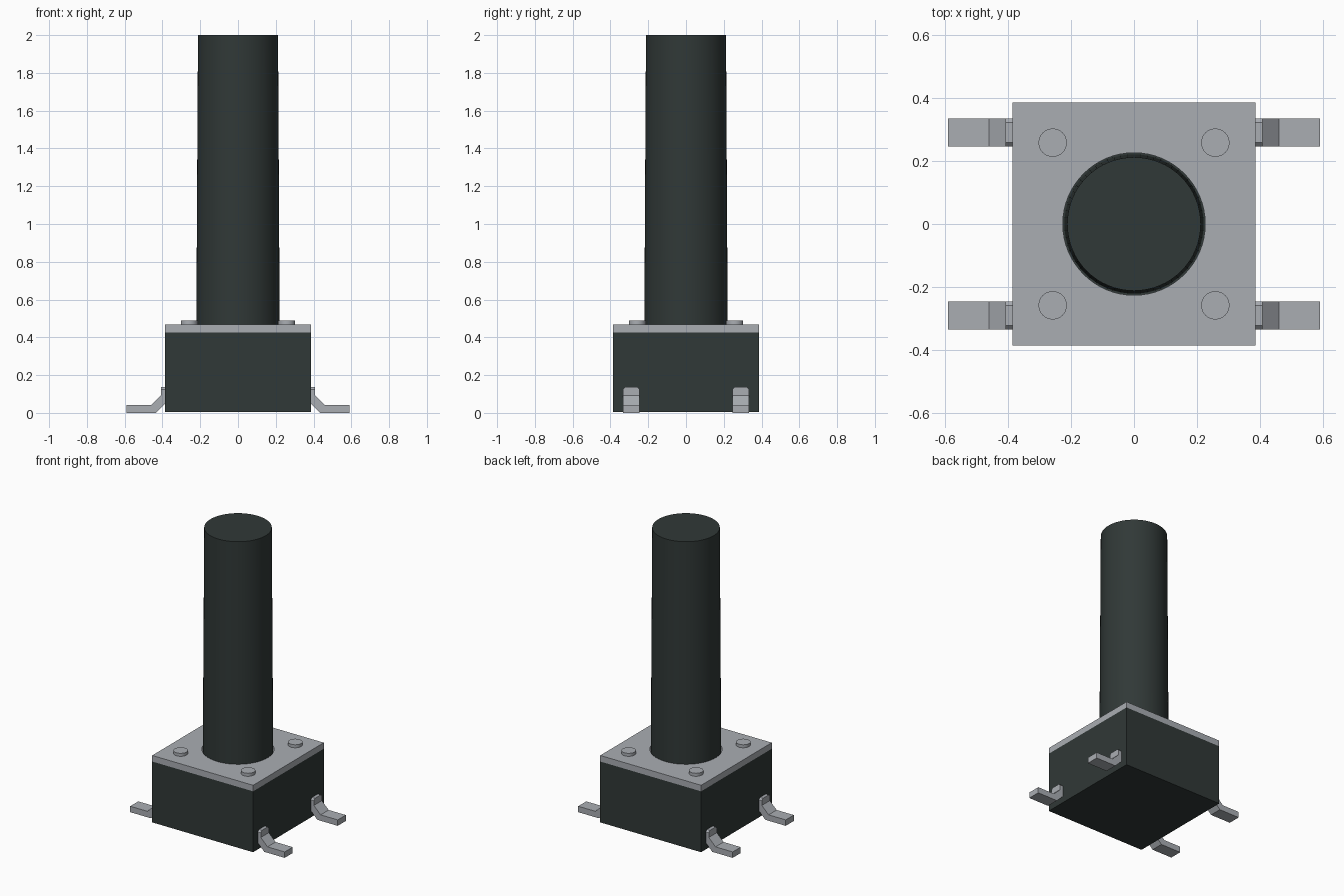
import bpy, bmesh, math

cube = bpy.data.objects.get("Cube")
if cube:
    bpy.data.objects.remove(cube, do_unlink=True)


def material(name, rgb):
    m = bpy.data.materials.new(name)
    m.use_nodes = True
    m.diffuse_color = (*rgb, 1)
    m.node_tree.nodes["Principled BSDF"].inputs["Base Color"].default_value = (*rgb, 1)
    return m


PLASTIC = material("dark plastic", (0.03, 0.04, 0.038))
METAL = material("grey metal", (0.40, 0.42, 0.45))


def finish(name, bm, mat, smooth=False):
    bmesh.ops.recalc_face_normals(bm, faces=bm.faces)
    mesh = bpy.data.meshes.new(name)
    bm.to_mesh(mesh)
    bm.free()
    mesh.materials.append(mat)
    obj = bpy.data.objects.new(name, mesh)
    bpy.context.collection.objects.link(obj)
    if smooth:
        bpy.ops.object.select_all(action="DESELECT")
        obj.select_set(True)
        bpy.context.view_layer.objects.active = obj
        bpy.ops.object.shade_smooth_by_angle(angle=math.radians(35))
    return obj


def box(name, half, z0, z1, mat):
    bm = bmesh.new()
    bmesh.ops.create_cube(bm, size=1)
    bmesh.ops.scale(bm, vec=(2 * half, 2 * half, z1 - z0), verts=bm.verts)
    bmesh.ops.translate(bm, vec=(0, 0, (z0 + z1) / 2), verts=bm.verts)
    return finish(name, bm, mat)


def cylinder(name, r0, r1, z0, z1, mat, x=0, y=0, segments=64):
    bm = bmesh.new()
    bmesh.ops.create_cone(bm, cap_ends=True, segments=segments,
                          radius1=r0, radius2=r1, depth=z1 - z0)
    bmesh.ops.translate(bm, vec=(x, y, (z0 + z1) / 2), verts=bm.verts)
    return finish(name, bm, mat, smooth=True)


# Housing and cover plate
HALF, BODY_TOP, PLATE_TOP = 0.386, 0.425, 0.467
box("housing", HALF, 0.004, BODY_TOP, PLASTIC)
plate = box("cover_plate", HALF, BODY_TOP, PLATE_TOP, METAL)

# Round clearance hole in the plate
cutter = cylinder("plate_hole_cutter", 0.226, 0.226, 0.35, 0.55, METAL)
cutter.hide_render = True
cutter.hide_set(True)
cut = plate.modifiers.new("stem_hole", "BOOLEAN")
cut.object = cutter
cut.operation = "DIFFERENCE"
cut.solver = "EXACT"
bpy.context.view_layer.objects.active = plate
bpy.ops.object.modifier_apply(modifier=cut.name)
bpy.data.objects.remove(cutter, do_unlink=True)

# Slightly tapered push stem
cylinder("push_stem", 0.221, 0.212, BODY_TOP - 0.01, 2.0, PLASTIC)

# Bent lead outline in x and z
LEAD = [(0.375, 0.137), (0.408, 0.137), (0.408, 0.092), (0.46, 0.041),
        (0.591, 0.041), (0.591, 0.0), (0.435, 0.0), (0.375, 0.06)]
LEAD_Y, LEAD_HALF, CHAMFER = 0.29, 0.044, 0.012


def lead(name, sx, sy):
    bm = bmesh.new()
    face = bm.faces.new([bm.verts.new((x, -LEAD_HALF, z)) for x, z in LEAD])
    side = bmesh.ops.extrude_face_region(bm, geom=[face])["geom"]
    bmesh.ops.translate(bm, vec=(0, 2 * LEAD_HALF, 0),
                        verts=[v for v in side if isinstance(v, bmesh.types.BMVert)])
    # Trim the upper corners
    top = max(v.co.z for v in bm.verts)
    corners = [e for e in bm.edges
               if all(v.co.z > top - 0.001 for v in e.verts)
               and abs(e.verts[0].co.y - e.verts[1].co.y) < 0.001]
    bmesh.ops.bevel(bm, geom=corners, offset=CHAMFER, segments=1, affect="EDGES")
    for v in bm.verts:
        v.co.x *= sx
        v.co.y = sy * (LEAD_Y + v.co.y)
    finish(name, bm, METAL)


# Four leads and four rivets
for sx, side in ((1, "left"), (-1, "right")):
    for sy, end in ((-1, "front"), (1, "back")):
        lead(f"{end}_{side}_lead", sx, sy)
        cylinder(f"{end}_{side}_rivet", 0.045, 0.045, PLATE_TOP - 0.01, 0.488,
                 METAL, 0.258 * sx, 0.258 * sy, 32)
